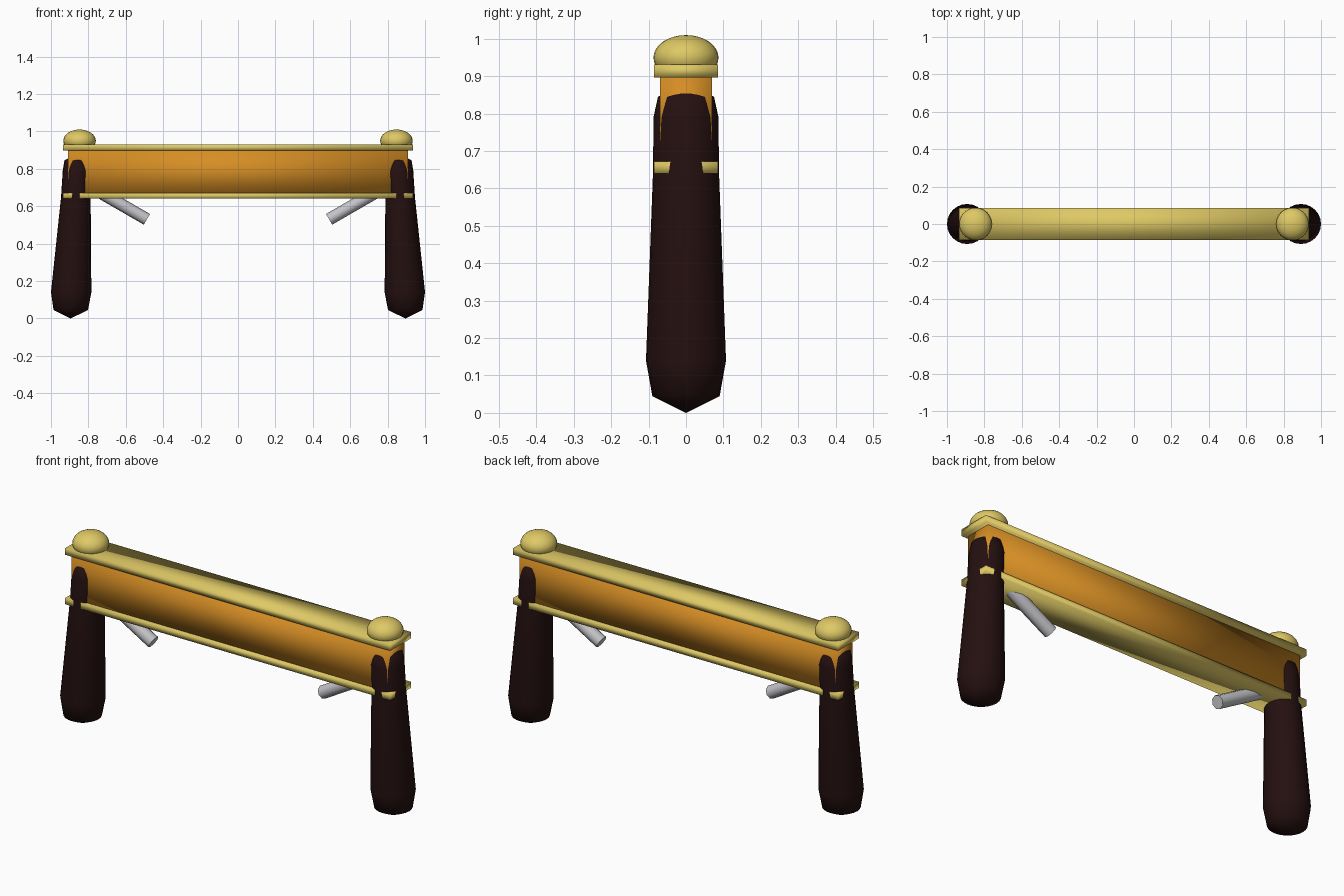
import bpy
import math
from mathutils import Vector

if "Cube" in bpy.data.objects:
    bpy.data.objects.remove(bpy.data.objects["Cube"], do_unlink=True)


def material(name, rgb):
    m = bpy.data.materials.new(name)
    m.use_nodes = True
    m.diffuse_color = (*rgb, 1)
    m.node_tree.nodes["Principled BSDF"].inputs["Base Color"].default_value = (*rgb, 1)
    return m


brass = material("brass", (0.73, 0.58, 0.13))
orange = material("orange", (0.67, 0.27, 0.018))
dark_wood = material("dark wood", (0.018, 0.005, 0.005))
steel = material("steel", (0.55, 0.55, 0.58))


def finish(obj, name, mat):
    obj.name = name
    obj.data.materials.append(mat)
    obj.data.shade_smooth()
    return obj


def box(name, mat, width, depth, bottom, top):
    bpy.ops.mesh.primitive_cube_add(size=1, location=(0, 0, (bottom + top) / 2))
    obj = bpy.context.object
    obj.scale = (width, depth, top - bottom)
    bpy.ops.object.transform_apply(location=False, rotation=False, scale=True)
    return finish(obj, name, mat)


# Handle sections: height, centre x, half width, half depth
SECTIONS = [
    (0.045, 0.894, 0.092, 0.09),
    (0.14, 0.892, 0.108, 0.107),
    (0.65, 0.867, 0.079, 0.088),
    (0.79, 0.860, 0.077, 0.087),
    (0.845, 0.860, 0.068, 0.075),
]
SIDES = 24


def handle(name, side):
    verts = [(side * 0.895, 0, 0)]
    for z, cx, a, b in SECTIONS:
        for i in range(SIDES):
            t = side * math.tau * i / SIDES
            verts.append((side * cx + a * math.cos(t) * side, b * math.sin(t) * side, z))
    verts.append((side * 0.86, 0, 0.88))
    last = len(verts) - 1
    faces = []
    for i in range(SIDES):
        j = (i + 1) % SIDES
        faces.append((0, 1 + j, 1 + i))
        for r in range(len(SECTIONS) - 1):
            low, high = 1 + r * SIDES, 1 + (r + 1) * SIDES
            faces.append((low + i, low + j, high + j, high + i))
        faces.append((last - SIDES + i, last - SIDES + j, last))
    if side < 0:
        faces = [f[::-1] for f in faces]
    mesh = bpy.data.meshes.new(name)
    mesh.from_pydata(verts, [], faces)
    mesh.validate()
    # Keep every face pointing outwards
    import bmesh
    bm = bmesh.new()
    bm.from_mesh(mesh)
    bmesh.ops.recalc_face_normals(bm, faces=bm.faces)
    bm.to_mesh(mesh)
    bm.free()
    obj = bpy.data.objects.new(name, mesh)
    bpy.context.collection.objects.link(obj)
    return finish(obj, name, dark_wood)


def strut(name, side):
    start, end = Vector((side * 0.74, 0, 0.676)), Vector((side * 0.487, 0, 0.53))
    bpy.ops.mesh.primitive_cylinder_add(
        vertices=8, radius=0.033, depth=(end - start).length, location=(start + end) / 2)
    obj = bpy.context.object
    obj.rotation_euler = (0, math.atan2(end.x - start.x, end.z - start.z), 0)
    finish(obj, name, steel)
    bpy.ops.object.shade_smooth_by_angle(angle=math.radians(50))


# Body between two brass rails
box("body", orange, 1.82, 0.14, 0.66, 0.91)
box("top_rail", brass, 1.87, 0.17, 0.897, 0.931)
box("bottom_rail", brass, 1.87, 0.17, 0.64, 0.672)

# Matching handle, cap and strut at each end
for label, side in (("left", 1), ("right", -1)):
    handle(label + "_handle", side)
    strut(label + "_strut", side)
    bpy.ops.mesh.primitive_uv_sphere_add(
        segments=24, ring_count=16, radius=0.087, location=(side * 0.847, 0, 0.95))
    cap = bpy.context.object
    cap.scale.z = 0.69
    finish(cap, label + "_cap", brass)
